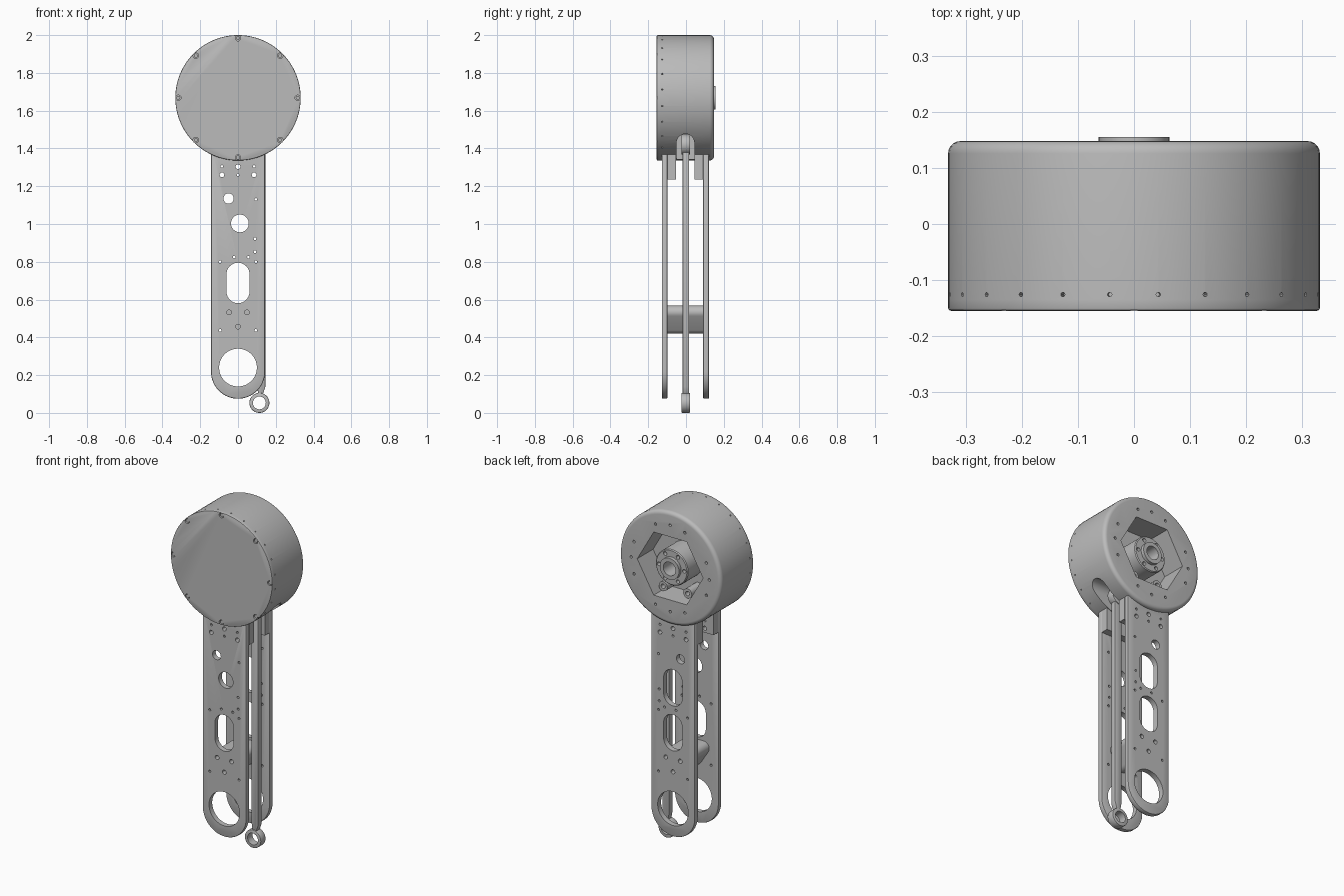
import bpy, bmesh
from math import sin, cos, pi, radians
from mathutils import Matrix, Vector
from mathutils.geometry import convex_hull_2d

cube = bpy.data.objects.get("Cube")
if cube:
    bpy.data.objects.remove(cube, do_unlink=True)

grey = bpy.data.materials.new("machined_grey")
grey.use_nodes = True
GREY = (0.5, 0.5, 0.5, 1)
grey.diffuse_color = GREY
grey.node_tree.nodes["Principled BSDF"].inputs["Base Color"].default_value = GREY

CZ = 1.668   # drum axis height
R = 0.332    # drum radius


def disc(x, z, r, n=32, turn=0.0):
    return [(x + r * cos(turn + 2 * pi * i / n), z + r * sin(turn + 2 * pi * i / n)) for i in range(n)]


def hull(*groups):
    pts = [Vector(p) for g in groups for p in g]
    return [tuple(pts[i]) for i in convex_hull_2d(pts)]


def prism(bm, pts, a, b, axis="y"):
    """Extrude a flat outline from a to b along y or x."""
    def put(p, d):
        return bm.verts.new((p[0], d, p[1]) if axis == "y" else (d, p[0], p[1]))
    lo = [put(p, a) for p in pts]
    hi = [put(p, b) for p in pts]
    bm.faces.new(lo)
    bm.faces.new(hi[::-1])
    for i in range(len(pts)):
        j = (i + 1) % len(pts)
        bm.faces.new((lo[i], hi[i], hi[j], lo[j]))


def finish(bm, name):
    bmesh.ops.recalc_face_normals(bm, faces=bm.faces[:])
    mesh = bpy.data.meshes.new(name)
    bm.to_mesh(mesh)
    bm.free()
    mesh.materials.append(grey)
    ob = bpy.data.objects.new(name, mesh)
    bpy.context.collection.objects.link(ob)
    return ob


def solid(name, *prisms):
    bm = bmesh.new()
    for p in prisms:
        prism(bm, *p)
    return finish(bm, name)


def lathe(name, profile, x=0.0, z=CZ, n=96):
    """Revolve (y, radius) points around an axis along y."""
    bm = bmesh.new()
    rings = [[bm.verts.new((px, y, pz)) for px, pz in disc(x, z, r, n)] for y, r in profile]
    for lo, hi in zip(rings, rings[1:]):
        for i in range(n):
            j = (i + 1) % n
            bm.faces.new((lo[i], lo[j], hi[j], hi[i]))
    bm.faces.new(rings[0])
    bm.faces.new(rings[-1])
    return finish(bm, name)


def apply_all(ob):
    bpy.ops.object.select_all(action="DESELECT")
    ob.select_set(True)
    bpy.context.view_layer.objects.active = ob
    for m in list(ob.modifiers):
        bpy.ops.object.modifier_apply(modifier=m.name)


def cut(ob, cutter):
    m = ob.modifiers.new("cut", "BOOLEAN")
    m.operation, m.solver, m.object = "DIFFERENCE", "EXACT", cutter
    apply_all(ob)


def bevel(ob, width):
    m = ob.modifiers.new("edge", "BEVEL")
    m.width, m.segments, m.limit_method = width, 2, "ANGLE"
    m.angle_limit = radians(40)
    apply_all(ob)


parts = []

# Drum body with rounded back rim
arc = [(0.126 + 0.022 * sin(a * pi / 10), R - 0.022 + 0.022 * cos(a * pi / 10)) for a in range(6)]
drum = lathe("drum_housing", [(-0.135, R)] + arc)

bm = bmesh.new()
prism(bm, disc(0, CZ, 0.215, 6), 0.0, 0.2)                       # hexagonal pocket
prism(bm, hull(disc(-0.003, 1.43, 0.047), disc(-0.003, 1.28, 0.047)), 0.06, 0.35, "x")  # rod slot
for side in (90, 270, 0, 180):                                   # back face screw holes
    for off in (-22, 0, 22):
        a = radians(side + off)
        prism(bm, disc(0.255 * cos(a), CZ + 0.255 * sin(a), 0.008, 12), 0.125, 0.2)
for i in range(24):                                              # tiny radial holes at the front rim
    a = 2 * pi * (i + 0.5) / 24
    d = Vector((cos(a), 0, sin(a)))
    turn = d.to_track_quat("Z", "Y").to_matrix().to_4x4()
    bmesh.ops.create_cone(bm, cap_ends=True, segments=10, radius1=0.004, radius2=0.004, depth=0.03,
                          matrix=Matrix.Translation(d * R + Vector((0, -0.126, CZ))) @ turn)
cutter = finish(bm, "drum_cutter")
cut(drum, cutter)
bpy.data.objects.remove(cutter, do_unlink=True)
parts.append(drum)

# Front lid with eight recessed screws
lid = lathe("drum_lid", [(-0.155, R - 0.005), (-0.1535, R - 0.0015), (-0.15, R), (-0.135, R)])
spots = [(0.316 * cos(i * pi / 4), CZ + 0.316 * sin(i * pi / 4)) for i in range(8)]
cutter = solid("lid_cutter", *[(disc(x, z, 0.0145, 20), -0.2, -0.14) for x, z in spots])
cut(lid, cutter)
bpy.data.objects.remove(cutter, do_unlink=True)
screws = solid("lid_screws", *[(disc(x, z, 0.0105, 16), -0.15, -0.138) for x, z in spots])
parts += [lid, screws]

# Output hub with bolt circle and central bore
hub = lathe("output_hub", [(-0.01, 0.105), (0.13, 0.105), (0.135, 0.1), (0.135, 0.063), (0.155, 0.063),
                           (0.155, 0.04), (0.06, 0.04)], n=64)
cutter = solid("hub_cutter", *[(disc(0.083 * cos(i * pi / 3), CZ + 0.083 * sin(i * pi / 3), 0.011, 16),
                                0.1, 0.2) for i in range(6)])
cut(hub, cutter)
bpy.data.objects.remove(cutter, do_unlink=True)
parts.append(hub)
for side, label in ((1, "left"), (-1, "right")):
    parts.append(lathe("stop_post_" + label, [(-0.01, 0.028), (0.1, 0.028), (0.1, 0.013), (0.07, 0.013)],
                       x=side * 0.08, z=CZ - 0.145, n=24))

# Arm plates, thickened at the top
SPACER = [(-0.047, 0.532), (0.047, 0.532), (0, 0.457)]
small = [(0, 1.26), (0.095, 1.13), (0.09, 0.922), (0.09, 0.853), (-0.02, 0.825), (0.055, 0.825)]
small += [(s * x, z) for s in (-1, 1) for x, z in ((0.085, 1.305), (0.095, 0.8), (0.095, 0.437))]
medium = [(-0.085, 1.26), (0.085, 1.26), (0, 1.303)] + SPACER
common = [disc(0, 0.24, 0.1, 64), disc(-0.05, 1.135, 0.027), hull(disc(0, 0.642, 0.061), disc(0, 0.734, 0.061))]
common += [disc(x, z, 0.007, 12) for x, z in small] + [disc(x, z, 0.0125, 16) for x, z in medium]
upper_window = {"front": disc(0.01, 1.003, 0.047), "back": hull(disc(0, 0.907, 0.061), disc(0, 1.0, 0.061))}

outline = hull(disc(0, 0.218, 0.143, 64), [(-0.143, 1.4), (0.143, 1.4)])
block = [(-0.143, 1.235), (0.143, 1.235), (0.143, 1.42), (-0.143, 1.42)]
for label, outer, inner, thick in (("front", -0.128, -0.098, -0.054), ("back", 0.122, 0.09, 0.046)):
    plate = solid(label + "_arm_plate", (outline, outer, inner))
    bevel(plate, 0.006)
    mount = solid(label + "_mount_block", (block, inner, thick))
    cutter = solid("plate_cutter", *[(p, -0.3, 0.3) for p in common + [upper_window[label]]])
    for ob in (plate, mount):
        cut(ob, cutter)
    bpy.data.objects.remove(cutter, do_unlink=True)
    parts += [plate, mount]

# Spacer between the plates
parts.append(solid("arm_spacer", (hull(*[disc(x, z, 0.036) for x, z in SPACER]), -0.099, 0.091)))

# Link rod with an eye at each end
rod = solid("link_rod", ([(0.108, 0.1), (0.13, 0.095), (0.145, 0.14), (0.145, 1.39), (0.1, 1.39), (0.1, 0.14)],
                         -0.018, 0.016))
bevel(rod, 0.003)
parts.append(rod)
for label, z in (("lower", 0.053), ("upper", 1.42)):
    eye = solid(label + "_rod_eye", (disc(0.113, z, 0.053, 48), -0.024, 0.022))
    bevel(eye, 0.004)
    cutter = solid("eye_cutter", (disc(0.113, z, 0.034, 40), -0.1, 0.1))
    cut(eye, cutter)
    bpy.data.objects.remove(cutter, do_unlink=True)
    parts.append(eye)

# Smooth curved faces, keep edges crisp
bpy.ops.object.select_all(action="DESELECT")
for ob in parts:
    ob.select_set(True)
bpy.context.view_layer.objects.active = drum
bpy.ops.object.shade_smooth_by_angle(angle=radians(30))
